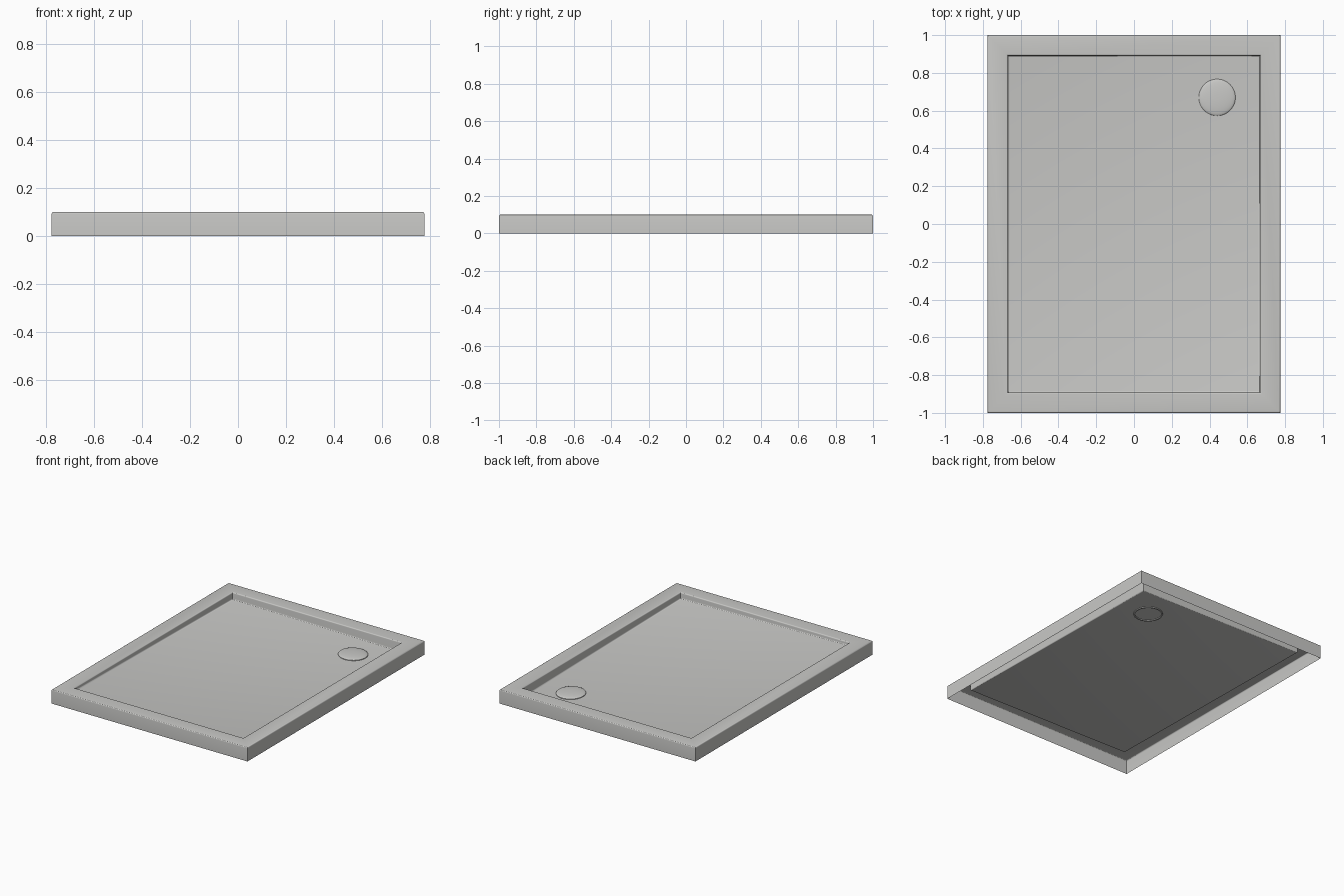
import bpy
import bmesh
from math import sin, cos, pi, radians

if "Cube" in bpy.data.objects:
    bpy.data.objects.remove(bpy.data.objects["Cube"], do_unlink=True)

HALF_X, HALF_Y, HEIGHT = 0.775, 1.0, 0.1
RIM, FILLET, STEPS = 0.1, 0.008, 4
DRAIN_X, DRAIN_Y, DRAIN_R = 0.44, 0.67, 0.097

white = bpy.data.materials.new("pale grey acrylic")
white.use_nodes = True
white.diffuse_color = (0.58, 0.58, 0.565, 1)
white.node_tree.nodes["Principled BSDF"].inputs["Base Color"].default_value = white.diffuse_color


def floor_z(x, y):
    """Height of the basin floor, which falls towards the drain."""
    return 0.0525 - 0.015 * x - 0.014 * y


def bridge(bm, lower, upper):
    n = len(lower)
    for i in range(n):
        j = (i + 1) % n
        bm.faces.new((lower[i], lower[j], upper[j], upper[i]))


def finish(bm, name):
    mesh = bpy.data.meshes.new(name)
    bm.to_mesh(mesh)
    bm.free()
    obj = bpy.data.objects.new(name, mesh)
    bpy.context.collection.objects.link(obj)
    mesh.materials.append(white)
    bpy.ops.object.select_all(action="DESELECT")
    obj.select_set(True)
    bpy.context.view_layer.objects.active = obj
    bpy.ops.object.shade_smooth_by_angle(angle=radians(35))
    return obj


# Tray: one thin skin, open underneath, swept as nested rectangles.
# Each profile point is (inset, height, height is measured from the floor).
arc = [pi / 2 * i / STEPS for i in range(STEPS + 1)]
profile = [(0, 0, False)]
profile += [(FILLET * (1 - cos(a)), HEIGHT - FILLET * (1 - sin(a)), False) for a in arc]
profile += [(RIM + FILLET * sin(a), HEIGHT - FILLET * (1 - cos(a)), False) for a in arc]
profile += [(RIM + FILLET * (2 - cos(a)), FILLET * (1 - sin(a)), True) for a in arc]

bm = bmesh.new()
previous = None
for inset, z, on_floor in profile:
    hx, hy = HALF_X - inset, HALF_Y - inset
    ring = []
    for sx, sy in ((-1, -1), (1, -1), (1, 1), (-1, 1)):
        x, y = sx * hx, sy * hy
        ring.append(bm.verts.new((x, y, z + (floor_z(x, y) if on_floor else 0))))
    if previous:
        bridge(bm, previous, ring)
    previous = ring
bm.faces.new(previous)
finish(bm, "shower_tray")

# Drain cover: shallow dome with a short collar showing below the floor.
collar = [(DRAIN_R - 0.01, 0), (DRAIN_R - 0.01, -0.006), (DRAIN_R, -0.006), (DRAIN_R, 0.004)]
dome = [(DRAIN_R * cos(a), 0.004 + 0.012 * sin(a)) for a in (pi / 2 * i / 8 for i in range(1, 8))]
bm = bmesh.new()
previous = None
for r, z in collar + dome:
    ring = []
    for i in range(48):
        x = DRAIN_X + r * cos(2 * pi * i / 48)
        y = DRAIN_Y + r * sin(2 * pi * i / 48)
        ring.append(bm.verts.new((x, y, z + floor_z(x, y))))
    if previous:
        bridge(bm, previous, ring)
    previous = ring
bm.faces.new(previous)
finish(bm, "drain_cover")
